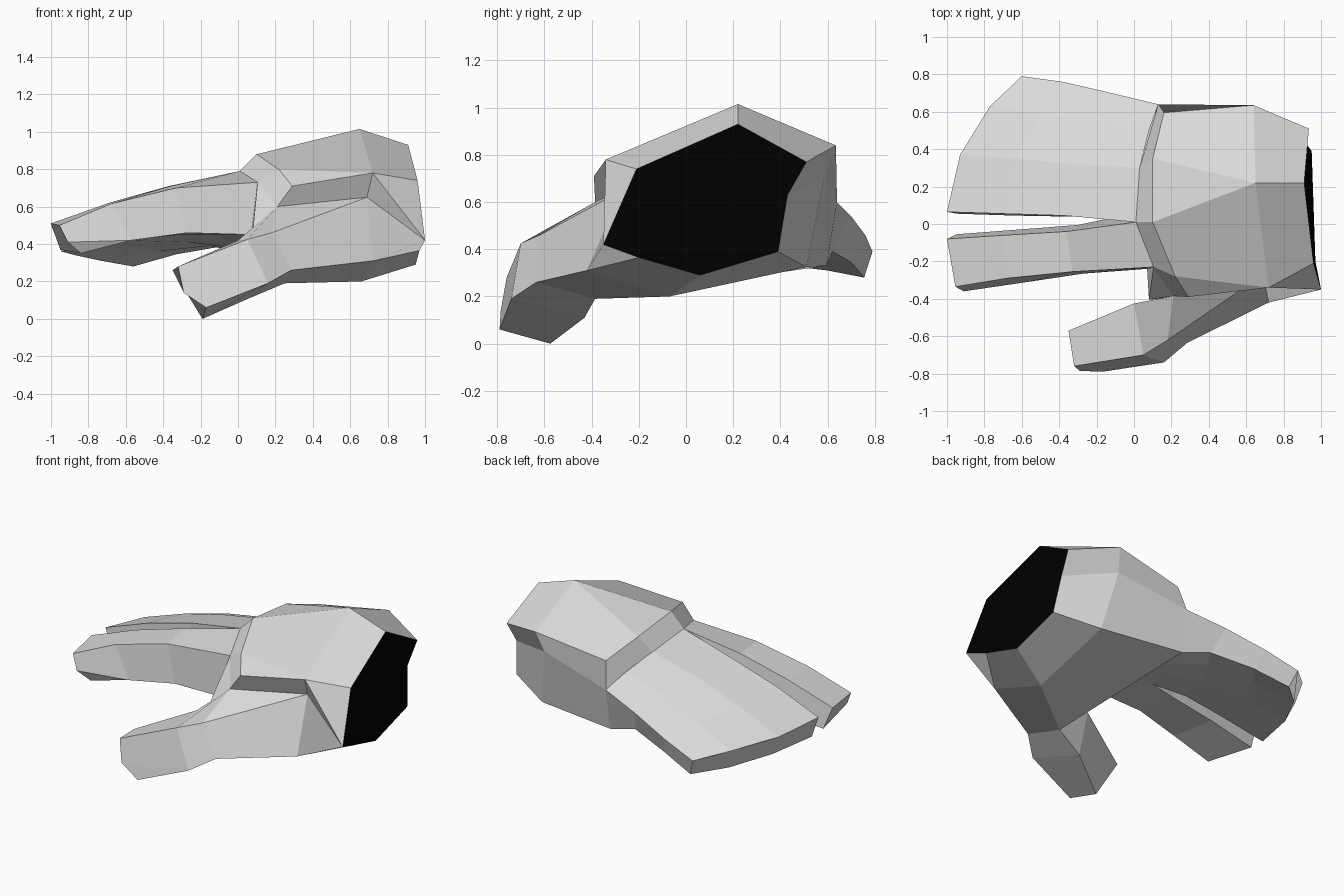
import bpy, bmesh


def material(name, value):
    m = bpy.data.materials.new(name)
    m.diffuse_color = (value, value, value, 1)
    return m


GREY = material("light grey", 0.7)
BLACK = material("black", 0.0)


def finish(name, bm):
    bmesh.ops.remove_doubles(bm, verts=bm.verts, dist=0.001)
    bmesh.ops.dissolve_degenerate(bm, edges=bm.edges, dist=0.001)
    bmesh.ops.recalc_face_normals(bm, faces=bm.faces)
    # Drop the joints that lie hidden inside the hand
    hidden = [f for f in bm.faces if f.material_index == 2]
    bmesh.ops.delete(bm, geom=hidden, context='FACES')
    me = bpy.data.meshes.new(name)
    bm.to_mesh(me)
    bm.free()
    me.materials.append(GREY)
    me.materials.append(BLACK)
    ob = bpy.data.objects.new(name, me)
    bpy.context.collection.objects.link(ob)
    return ob


def loft(name, rings, start=2, end=0):
    """Skin matching rings of points; end caps take material 0 or 1, 2 leaves them open."""
    bm = bmesh.new()
    rows = [[bm.verts.new(p) for p in ring] for ring in rings]
    n = len(rows[0])
    for a, b in zip(rows, rows[1:]):
        for i in range(n):
            j = (i + 1) % n
            bm.faces.new((a[i], a[j], b[j], b[i]))
    bm.faces.new(rows[0]).material_index = start
    bm.faces.new(rows[-1]).material_index = end
    return finish(name, bm)


def hull(name, points):
    bm = bmesh.new()
    for p in points:
        bm.verts.new(p)
    bmesh.ops.convex_hull(bm, input=bm.verts)
    return finish(name, bm)


# Points shared between neighbouring parts
step = (0.21, -0.385, 0.60)
index_top_in, index_top_out = (0.01, 0.01, 0.79), (0.105, -0.23, 0.73)
index_low_out, index_low_in = (0.07, -0.24, 0.45), (-0.11, 0.035, 0.45)
knuckle_mid, back_corner = (0.03, 0.30, 0.745), (0.13, 0.64, 0.60)
palm_low = (0.13, 0.595, 0.33)
thumb_a, thumb_b, thumb_c = (0.18, -0.62, 0.46), (0.285, -0.635, 0.26), (0.25, -0.385, 0.19)

# Palm: wrist, middle, knuckle and finger-base rings
w0, w1, w2, w5 = (1.0, -0.35, 0.42), (0.96, -0.21, 0.74), (0.91, 0.22, 0.93), (0.95, 0.39, 0.39)
wrist = [w0, w0, w1, w2, w2, (0.935, 0.51, 0.77), (0.92, 0.43, 0.63), w5, w5, w5,
         (0.95, 0.06, 0.29), (0.97, -0.20, 0.365), w0]
m0, m1, m2, m5 = (0.69, -0.27, 0.65), (0.72, -0.34, 0.78), (0.65, 0.22, 1.015), (0.68, 0.51, 0.325)
middle = [m0, m1, m1, m2, m2, (0.64, 0.635, 0.84), (0.61, 0.585, 0.70), m5, m5, m5,
          (0.66, -0.07, 0.20), (0.72, -0.42, 0.31), m0]
knuckles = [step, (0.29, -0.39, 0.71), (0.22, -0.28, 0.797), (0.10, 0.01, 0.88),
            (0.10, 0.35, 0.845), (0.16, 0.595, 0.765), back_corner, palm_low, palm_low, palm_low,
            thumb_c, thumb_b, thumb_a]
base = [step, step, index_top_out, index_top_in, knuckle_mid, back_corner, back_corner,
        palm_low, index_low_in, index_low_out, index_low_out, index_low_out, step]
loft("palm", [wrist, middle, knuckles, base], start=1, end=2)

# Index finger: sections from base to tip, with a bevelled lower tip
mid_low, outer_low = (-0.27, -0.265, 0.46), (-0.57, -0.31, 0.42)
loft("index_finger", [
    [index_top_in, index_top_out, index_low_out, index_low_out, index_low_in],
    [(-0.36, -0.04, 0.71), (-0.33, -0.255, 0.70), mid_low, mid_low, (-0.30, -0.005, 0.45)],
    [(-0.69, -0.06, 0.62), (-0.68, -0.29, 0.615), outer_low, outer_low, (-0.62, -0.03, 0.42)],
    [(-1.0, -0.08, 0.51), (-0.955, -0.335, 0.50), (-0.91, -0.36, 0.41), (-0.84, -0.32, 0.35),
     (-0.95, -0.055, 0.37)]])

# Three joined fingers: top points inner to outer, then underside outer to inner
loft("joined_fingers", [
    [index_top_in, knuckle_mid, (0.08, 0.50, 0.68), back_corner,
     palm_low, (0.05, 0.408, 0.37), (-0.03, 0.222, 0.41), index_low_in],
    [(-0.37, 0.045, 0.71), (-0.33, 0.32, 0.67), (-0.20, 0.53, 0.61), (-0.12, 0.70, 0.54),
     (-0.07, 0.62, 0.39), (-0.15, 0.50, 0.39), (-0.27, 0.30, 0.41), (-0.37, 0.04, 0.46)],
    [(-0.69, 0.055, 0.62), (-0.63, 0.35, 0.585), (-0.50, 0.59, 0.53), (-0.38, 0.76, 0.46),
     (-0.33, 0.70, 0.345), (-0.45, 0.55, 0.36), (-0.58, 0.33, 0.39), (-0.64, 0.045, 0.42)],
    [(-1.0, 0.065, 0.505), (-0.93, 0.37, 0.475), (-0.77, 0.63, 0.44), (-0.60, 0.79, 0.39),
     (-0.56, 0.755, 0.28), (-0.73, 0.60, 0.31), (-0.87, 0.35, 0.34), (-0.945, 0.055, 0.36)]])

# Thumb: top outer, bevel, low outer, low inner, top inner
thumb_low = (0.16, -0.74, 0.19)
loft("thumb", [
    [thumb_a, thumb_b, thumb_b, thumb_c, step],
    [(0.05, -0.70, 0.425), thumb_low, thumb_low, (0.06, -0.43, 0.11), (0.0, -0.425, 0.42)],
    [(-0.32, -0.76, 0.28), (-0.29, -0.785, 0.14), (-0.17, -0.79, 0.06),
     (-0.19, -0.575, 0.0), (-0.35, -0.57, 0.26)]])

# Web of skin between thumb and index finger
hull("thumb_web", [step, index_low_out, (0.08, -0.405, 0.48), thumb_c, index_top_out])
